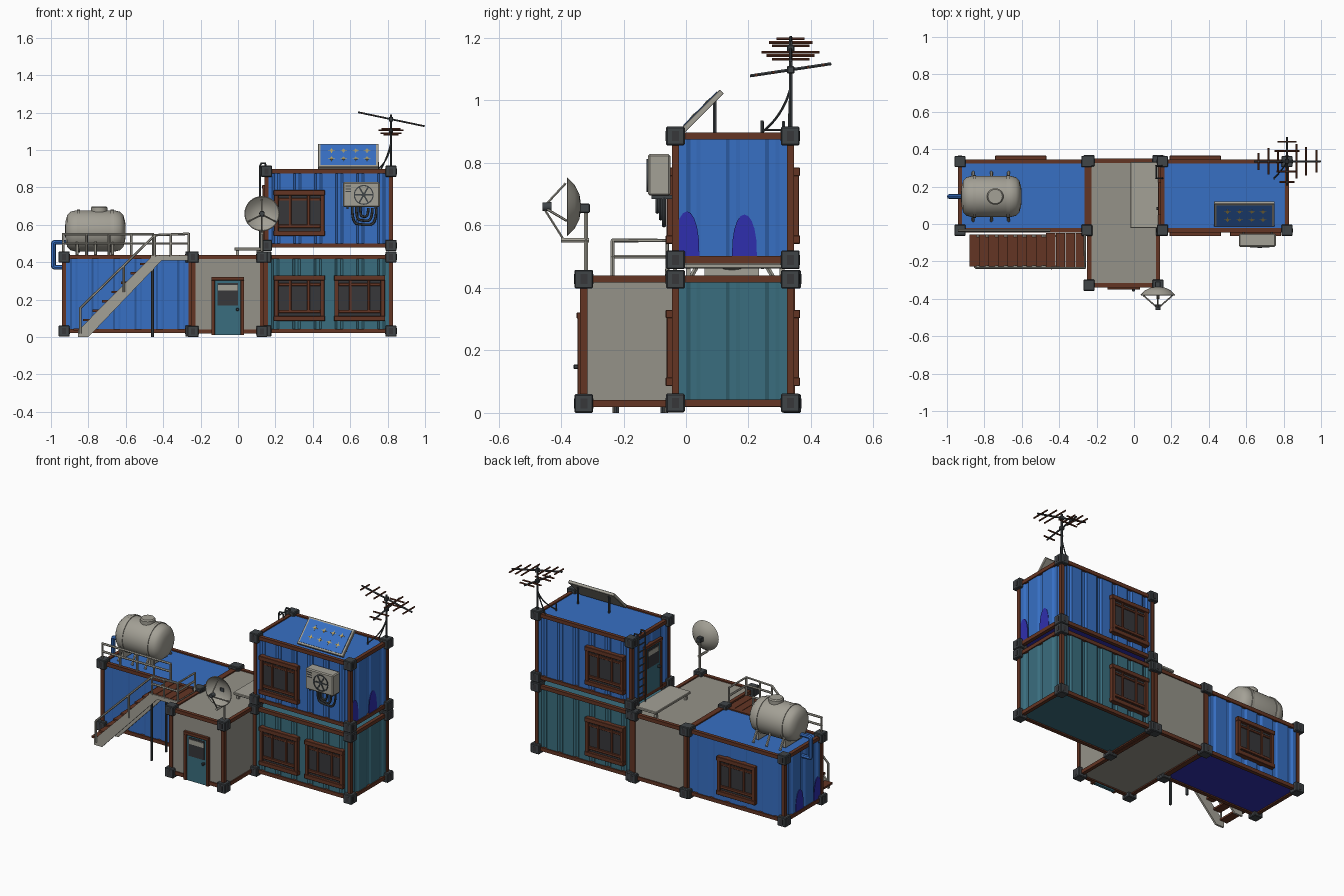
import bpy, bmesh, math
from mathutils import Matrix, Vector

if "Cube" in bpy.data.objects:
    bpy.data.objects.remove(bpy.data.objects["Cube"])

def material(name, rgb):
    m = bpy.data.materials.new(name)
    m.diffuse_color = (*rgb, 1)
    m.use_nodes = True
    m.node_tree.nodes["Principled BSDF"].inputs["Base Color"].default_value = m.diffuse_color
    return m

BLUE = material("blue paint", (0.038, 0.16, 0.55))
NAVY = material("dark blue stain", (0.028, 0.028, 0.42))
TEAL = material("teal paint", (0.042, 0.155, 0.21))
CONCRETE = material("grey wall", (0.30, 0.29, 0.25))
METAL = material("light metal", (0.37, 0.355, 0.305))
BROWN = material("rust brown", (0.125, 0.035, 0.017))
DARK = material("dark steel", (0.05, 0.058, 0.064))
GLASS = material("dark glass", (0.038, 0.038, 0.042))
GOLD = material("gold contacts", (0.5, 0.37, 0.12))
I = Matrix.Identity(4)

def finish(name, mats, bm, M=I, smooth=False):
    bmesh.ops.recalc_face_normals(bm, faces=bm.faces[:])
    me = bpy.data.meshes.new(name)
    bm.to_mesh(me)
    bm.free()
    me.transform(M)
    ob = bpy.data.objects.new(name, me)
    bpy.context.collection.objects.link(ob)
    for m in mats:
        me.materials.append(m)
    if smooth:
        smooth_object(ob)
    return ob

def smooth_object(ob):
    bpy.ops.object.select_all(action='DESELECT')
    ob.select_set(True)
    bpy.context.view_layer.objects.active = ob
    bpy.ops.object.shade_smooth_by_angle(angle=math.radians(40))

def boxes(name, mat, items, M=I, bevel=0):
    """Each item is (x0, x1, y0, y1, z0, z1)."""
    bm = bmesh.new()
    for x0, x1, y0, y1, z0, z1 in items:
        T = Matrix.Translation(((x0+x1)/2, (y0+y1)/2, (z0+z1)/2)) @ Matrix.Diagonal((x1-x0, y1-y0, z1-z0, 1))
        bmesh.ops.create_cube(bm, size=1, matrix=T)
    if bevel:
        bmesh.ops.bevel(bm, geom=bm.edges[:], offset=bevel, segments=1, affect='EDGES')
    return finish(name, [mat], bm, M)

def prism(name, mats, pts, axis, a, b):
    """Extrude a 2D outline from a to b along an axis."""
    bm = bmesh.new()
    def at(p, h):
        v = list(p)
        v.insert(axis, h)
        return bm.verts.new(v)
    lo, hi = [at(p, a) for p in pts], [at(p, b) for p in pts]
    bm.faces.new(lo)
    bm.faces.new(hi)
    n = len(pts)
    for i in range(n):
        bm.faces.new((lo[i], lo[(i+1) % n], hi[(i+1) % n], hi[i]))
    return finish(name, mats, bm)

def lathe(name, mat, profile, M, seg=28):
    bm = bmesh.new()
    vs = [bm.verts.new((r, 0, h)) for r, h in profile]
    es = [bm.edges.new(p) for p in zip(vs, vs[1:])]
    bmesh.ops.spin(bm, geom=vs+es, cent=(0, 0, 0), axis=(0, 0, 1), angle=2*math.pi, steps=seg, use_duplicate=False)
    bmesh.ops.remove_doubles(bm, verts=bm.verts[:], dist=1e-5)
    return finish(name, [mat], bm, M, True)

def tubes(name, mat, paths, r, smooth_path=False, res=1):
    cu = bpy.data.curves.new(name, 'CURVE')
    cu.dimensions, cu.bevel_depth, cu.bevel_resolution, cu.use_fill_caps = '3D', r, res, True
    for path in paths:
        s = cu.splines.new('NURBS' if smooth_path else 'POLY')
        s.points.add(len(path)-1)
        for p, co in zip(s.points, path):
            p.co = (*co, 1)
        if smooth_path:
            s.use_endpoint_u, s.order_u, s.resolution_u = True, 3, 6
    ob = bpy.data.objects.new(name, cu)
    bpy.context.collection.objects.link(ob)
    cu.materials.append(mat)
    bpy.ops.object.select_all(action='DESELECT')
    ob.select_set(True)
    bpy.context.view_layer.objects.active = ob
    bpy.ops.object.convert(target='MESH')
    smooth_object(bpy.context.object)

# Containers: corrugated body, brown beams, dark corner blocks
def container(name, mat, x0, x1, y0, y1, z0, z1, ribs=True, under=None):
    e, d, pts = 0.005, 0.008, []
    c = [Vector(p) for p in ((x0-e, y0-e), (x1+e, y0-e), (x1+e, y1+e), (x0-e, y1+e))]
    for i in range(4):
        a, b = c[i], c[(i+1) % 4]
        pts.append(a)
        t = (b-a).normalized()
        inward = Vector((-t.y, t.x))*d
        n = round((b-a).length/0.12) if ribs else 0
        for k in range(n):
            for f, s in ((0.32, 0), (0.42, 1), (0.58, 1), (0.68, 0)):
                pts.append(a.lerp(b, (k+f)/n) + inward*s)
    body = prism(name+"_body", [mat, under or mat], pts, 2, z0-0.004, z1+0.004)
    for p in body.data.polygons:
        p.material_index = int(p.normal.z < -0.5)
    w, beams, blocks = 0.0115, [], []
    X, Y, Z = (x0, x1), (y0, y1), (z0, z1)
    beams += [(x0, x1, y-w, y+w, z-w, z+w) for y in Y for z in Z]
    beams += [(x-w, x+w, y0, y1, z-w, z+w) for x in X for z in Z]
    beams += [(x-w, x+w, y-w, y+w, z0, z1) for x in X for y in Y]
    boxes(name+"_beams", BROWN, beams)
    g = 0.03
    blocks = [(x-g, x+g, y-g, y+g, z-g, z+g) for x in X for y in Y for z in Z]
    boxes(name+"_corner_blocks", DARK, blocks, bevel=0.004)
    q, r = 0.011, 0.016
    boxes(name+"_corner_sockets", GLASS,
          [b for x in X for y in Y for z in Z for b in
           ((x-q, x+q, y-g-.001, y+g+.001, z-r, z+r), (x-g-.001, x+g+.001, y-q, y+q, z-r, z+r))])

container("left_unit", BLUE, -0.93, -0.252, -0.034, 0.334, 0.032, 0.428, under=NAVY)
container("middle_unit", CONCRETE, -0.24, 0.128, -0.327, 0.338, 0.03, 0.428, ribs=False)
container("right_unit", TEAL, 0.148, 0.818, -0.034, 0.334, 0.032, 0.428)
container("upper_unit", BLUE, 0.152, 0.818, -0.034, 0.334, 0.49, 0.886, under=NAVY)

# Dark stains low on the end walls
for name, x, zb in (("upper_stain", 0.8235, 0.5), ("left_stain", -0.9355, 0.04)):
    for yc, w, h in ((0.003, 0.04, 0.145), (0.187, 0.04, 0.135)):
        arc = [(yc+w*math.cos(t*math.pi/10), zb+h*math.sin(t*math.pi/10)**0.8) for t in range(11)]
        prism(name, [NAVY], arc, 0, x-0.002, x+0.002)

# Windows, built facing -y around their own centre
def window(x, y, z, back=False):
    M = Matrix.Translation((x, y, z)) @ Matrix.Rotation(math.pi if back else 0, 4, 'Z')
    boxes("window_glass", GLASS, [(-.125, .125, -.008, .01, -.11, .11)], M)
    boxes("window_frame", BROWN, [
        (-.135, -.112, -.022, .01, -.12, .12), (.112, .135, -.022, .01, -.12, .12),
        (-.137, .137, -.025, .01, .095, .122), (-.137, .137, -.025, .01, -.122, -.095),
        (-.112, .112, -.017, .01, -.08, -.062), (-.112, .112, -.014, .01, .066, .08),
        (-.056, -.042, -.016, .01, -.07, .1), (.042, .056, -.016, .01, -.07, .1)], M, 0.002)

for x, z in ((0.328, 0.208), (0.65, 0.208), (0.328, 0.663)):
    window(x, -0.04, z)
for x, z in ((-0.605, 0.208), (0.328, 0.208), (0.328, 0.663)):
    window(x, 0.34, z, True)

# Doors, built facing -y with the sill at their origin
def door(M):
    boxes("door_frame", BROWN, [(-.088, -.069, -.016, .01, 0, .31), (.069, .088, -.016, .01, 0, .31),
                                (-.088, .088, -.018, .01, .292, .312)], M, 0.002)
    boxes("door_leaf", TEAL, [(-.07, .07, -.008, .01, 0, .295)], M)
    boxes("door_window", GLASS, [(-.055, .055, -.011, .0, .16, .28)], M)
    boxes("door_blind", METAL, [(-.052, .052, -.013, .0, .238, .268)], M)
    boxes("door_handle", DARK, [(.045, .06, -.028, -.005, .13, .145)], M, 0.003)

door(Matrix.Translation((-0.055, -0.332, 0.01)))
door(Matrix.Translation((0.147, 0.135, 0.5)) @ Matrix.Rotation(-math.pi/2, 4, 'Z'))

# Roof step in front of the upper door
boxes("roof_step", METAL, [(-.02, .13, -.022, .332, .462, .478)], bevel=0.003)
boxes("roof_step_feet", METAL, [(x, x+.015, y, y+.015, .43, .464) for x in (-.01, .10) for y in (0, .3)])

# Ladder on the upper unit
tubes("ladder_rails", DARK, [[(.118, y, .46), (.118, y, .915), (.125, y, .93), (.145, y, .93), (.152, y, .9)] for y in (.245, .312)], .0055)
tubes("ladder_rungs", DARK, [[(.118, .245, .5+.045*i), (.118, .312, .5+.045*i)] for i in range(10)], .004)

# Stairs and landing
for y in (-0.235, -0.07):
    prism("stair_stringer", [METAL], [(-.855, 0), (-.80, 0), (-.39, .428), (-.465, .428), (-.855, .035)], 1, y, y+.012)
boxes("stair_treads", BROWN, [(-.88+.051*i, -.827+.051*i, -.226, -.056, .035+.05*i, .047+.05*i) for i in range(8)])
boxes("landing_deck", BROWN, [(-.47+.0525*i, -.421+.0525*i, -.232, -.048, .424, .438) for i in range(4)])
boxes("landing_edges", METAL, [(-.465, -.26, -.238, -.230, .41, .436), (-.268, -.26, -.235, -.05, .41, .436)])
tubes("landing_posts", DARK, [[(-.457, y, 0), (-.457, y, .425)] for y in (-.222, -.075)], .008)

# Railings
yo = -0.235
rails = [[(-.843, yo, .02), (-.843, yo, .155), (-.445, yo, .545), (-.263, yo, .552), (-.263, -.06, .552), (-.263, -.06, .43)],
         [(-.61, yo, .24), (-.61, yo, .385)], [(-.445, yo, .43), (-.445, yo, .545)],
         [(-.36, yo, .43), (-.36, yo, .55)], [(-.263, yo, .43), (-.263, yo, .552)],
         [(-.445, yo, .5), (-.263, yo, .5), (-.263, -.06, .5)]]
rails += [[(-.94, -.035, z), (-.45, -.035, z)] for z in (.5, .55)]
rails += [[(x, -.035, .43), (x, -.035, .55)] for x in (-.935, -.81, -.69, -.57, -.452)]
tubes("railings", METAL, rails, .007)

# Water tank with hatch, bands, legs and pipe
TX = Matrix.Translation((-0.763, 0.147, 0.567)) @ Matrix.Rotation(math.pi/2, 4, 'Y')
half = [(0, .162), (.05, .16), (.085, .15), (.103, .132), (.11, .105)]
lathe("tank_body", METAL, half + [(r, -h) for r, h in reversed(half)], TX, 32)
for h in (-.09, .09):
    lathe("tank_band", METAL, [(.108, h-.009), (.114, h-.009), (.114, h+.009), (.108, h+.009)], TX, 32)
lathe("tank_hatch", METAL, [(0, .02), (.044, .02), (.044, .125), (.038, .132), (0, .132)], Matrix.Translation((-.742, .147, .567)))
tubes("tank_legs", METAL, [[(x, .147+s*.085, .515), (x, .147+s*.13, .437)] for x in (-.86, -.763, -.67) for s in (-1, 1)], .008)
boxes("tank_saddles", METAL, [(x-.008, x+.008, .06, .234, .44, .485) for x in (-.86, -.67)])
tubes("tank_pipe", BLUE, [[(-.91, .147, .507), (-.965, .147, .507), (-.987, .147, .507), (-.987, .147, .485),
                           (-.987, .147, .395), (-.987, .147, .373), (-.965, .147, .373), (-.92, .147, .373)]], .013, True, 2)

# Satellite dish
D = Matrix.Translation((.128, -.38, .66)) @ Matrix.Rotation(-math.pi/2, 4, 'X')
lathe("dish", METAL, [(0, .045), (.04, .039), (.07, .024), (.094, 0), (.09, -.001), (.066, .02), (.036, .033), (0, .038)], D, 32)
tubes("dish_pole", METAL, [[(.128, -.32, .44), (.128, -.32, .66)], [(.128, -.31, .552), (.128, -.40, .552)]], .008)
boxes("dish_bracket", DARK, [(.113, .143, -.345, -.308, .64, .67)], bevel=.003)
tubes("dish_feed_arms", METAL, [[(.128, -.39, .552), (.128, -.455, .655)], [(.128, -.385, .735), (.128, -.45, .665)],
                                [(.05, -.382, .615), (.128, -.45, .655)], [(.206, -.382, .615), (.128, -.45, .655)]], .004)
lathe("dish_receiver", DARK, [(0, -.08), (.013, -.08), (.015, -.05), (0, -.05)], D, 12)

# Air conditioner
boxes("air_conditioner", METAL, [(.562, .758, -.122, -.05, .695, .828)], bevel=.006)
boxes("air_conditioner_mount", DARK, [(x, x+.012, -.11, -.03, .685, .697) for x in (.58, .73)])
F = Matrix.Translation((.672, -.122, .76)) @ Matrix.Rotation(math.pi/2, 4, 'X')
lathe("fan_ring", DARK, [(.047, -.002), (.047, .004), (.053, .004), (.053, -.002)], F)
lathe("fan_hub", DARK, [(0, .005), (.012, .005), (.012, -.002)], F, 12)
for k in range(6):
    boxes("fan_blade", DARK, [(.01, .047, -.004, .004, -.002, .003)], F @ Matrix.Rotation(k*math.pi/3, 4, 'Z'))
boxes("air_conditioner_vents", DARK, [(.575, .605, -.1235, -.12, z, z+.005) for z in (.775, .79, .805)])
tubes("air_conditioner_hoses", DARK, [[(.61+d, -.07-d/2, .70), (.61+d, -.07-d/2, .61+d), (.665, -.07-d/2, .60+d),
       (.74-d, -.07-d/2, .60+d), (.74-d, -.07-d/2, .69)] for d in (0, .022, .044)], .007, True)

# Tilted solar panel
S = Matrix.Translation((.59, .052, .967)) @ Matrix.Rotation(math.pi/4, 4, 'X')
boxes("solar_frame", METAL, [(-.162, .162, -.088, .088, -.01, .008)], S, .002)
boxes("solar_cells", BLUE, [(-.148, .148, -.076, .076, 0, .011)], S)
boxes("solar_contacts", GOLD, [b for x in (-.09, -.025, .04, .1) for y in (-.03, .03) for b in
      ((x-.008, x+.008, y-.006, y+.006, .009, .013), (x-.002, x+.002, y-.016, y+.016, .009, .012),
       (x-.018, x+.018, y-.0015, y+.0015, .009, .012))], S)
tubes("solar_legs", DARK, [[(x, .092, .885), (x, .092, 1.0)] for x in (.48, .70)], .007)

# Antenna mast with two tilted booms and cables
ax, ay = .818, .335
tubes("antenna_mast", DARK, [[(ax, ay, .88), (ax, ay, 1.19)]], .0065)
boxes("antenna_clamps", DARK, [(ax-.012, ax+.012, ay-.012, ay+.012, z-.012, z+.012) for z in (1.098, 1.165)], bevel=.003)
z1 = lambda x: 1.165 - .21*(x-ax)
z2 = lambda y: 1.098 + .15*(y-ay)
tubes("antenna_booms", DARK, [[(.642, ay, z1(.642)), (.998, ay, z1(.998))], [(ax, .205, z2(.205)), (ax, .465, z2(.465))]], .0055)
tubes("antenna_elements", BROWN,
      [[(x, ay-h, z1(x)), (x, ay+h, z1(x))] for x, h in ((.665, .045), (.72, .07), (.77, .06), (.868, .093), (.92, .077), (.975, .06))] +
      [[(ax-h, y, z2(y)), (ax+h, y, z2(y))] for y, h in ((.225, .04), (.28, .055), (.39, .066), (.44, .05))], .005)
tubes("antenna_cables", DARK, [[(ax, ay, 1.04), (.81, .31, .95), (.75, .245, .90)], [(ax, ay, 1.04), (.80, .33, .96), (.76, .33, .89)]], .004, True)
tubes("roof_stub", DARK, [[(.75, .243, .88), (.75, .243, .935)]], .005)
